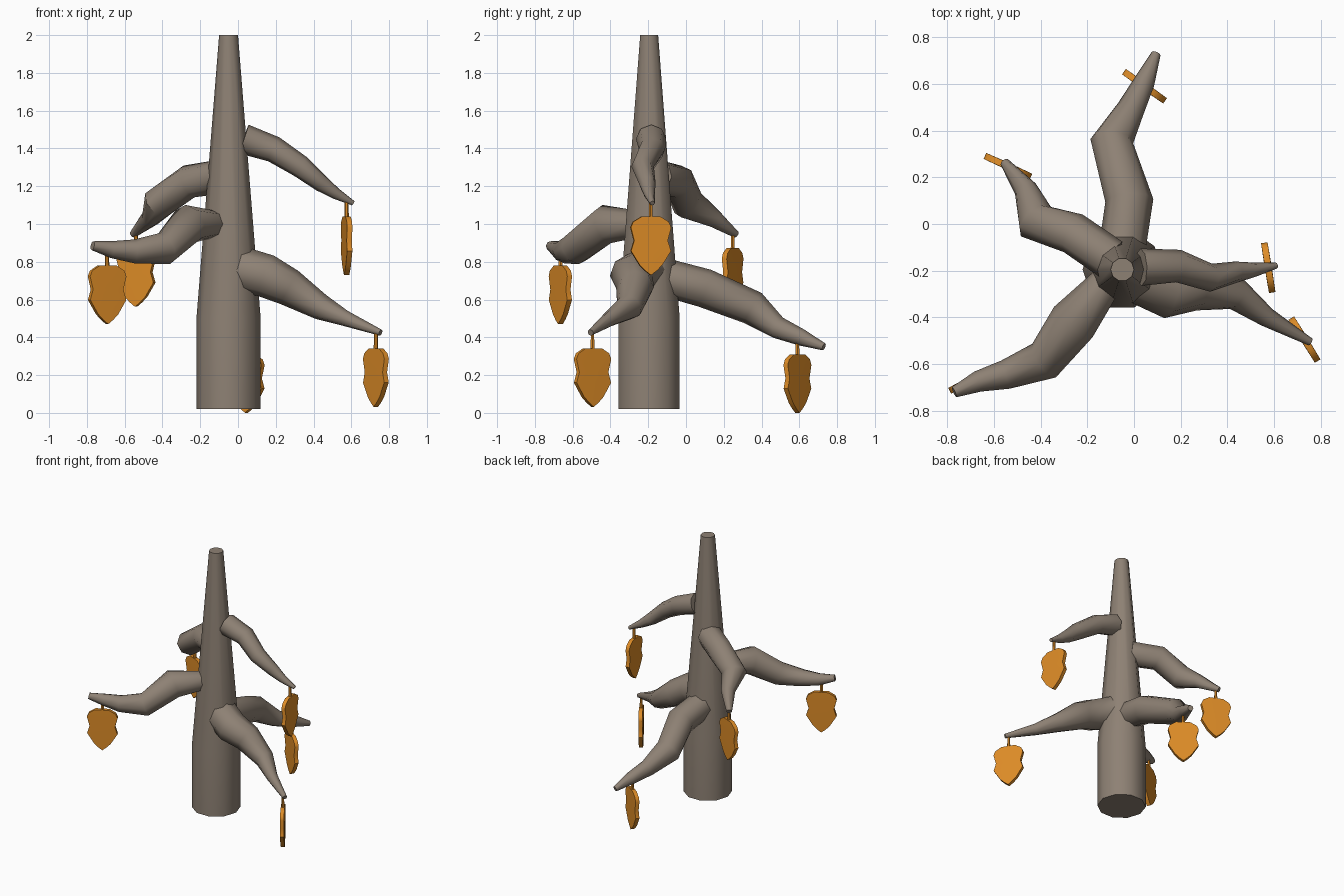
import bpy, bmesh, math
from mathutils import Vector

if "Cube" in bpy.data.objects:
    bpy.data.objects.remove(bpy.data.objects["Cube"])


def material(name, rgb):
    m = bpy.data.materials.new(name)
    m.diffuse_color = (*rgb, 1)
    m.use_nodes = True
    m.node_tree.nodes["Principled BSDF"].inputs["Base Color"].default_value = m.diffuse_color
    return m


BARK = material("bark grey brown", (0.27, 0.22, 0.175))
LEAF = material("autumn orange", (0.72, 0.26, 0.02))


def finish(name, bm, mat, angle):
    bmesh.ops.recalc_face_normals(bm, faces=bm.faces)
    me = bpy.data.meshes.new(name)
    bm.to_mesh(me)
    bm.free()
    me.materials.append(mat)
    ob = bpy.data.objects.new(name, me)
    bpy.context.collection.objects.link(ob)
    bpy.ops.object.select_all(action='DESELECT')
    ob.select_set(True)
    bpy.context.view_layer.objects.active = ob
    bpy.ops.object.shade_smooth_by_angle(angle=math.radians(angle))
    return ob


def tube(bm, path, sides):
    """Sweep a polygon along (x, y, z, radius) points, capped at both ends."""
    pts = [Vector(p[:3]) for p in path]
    rings = []
    for i, p in enumerate(pts):
        t = Vector()
        if i > 0:
            t += (p - pts[i - 1]).normalized()
        if i < len(pts) - 1:
            t += (pts[i + 1] - p).normalized()
        t.normalize()
        side = Vector((1, 0, 0)) if abs(t.z) > 0.95 else t.cross(Vector((0, 0, 1))).normalized()
        up = side.cross(t).normalized()
        r = path[i][3]
        rings.append([bm.verts.new(p + r * (side * math.cos(a) + up * math.sin(a)))
                      for a in (2 * math.pi * k / sides for k in range(sides))])
    for a, b in zip(rings, rings[1:]):
        for k in range(sides):
            n = (k + 1) % sides
            bm.faces.new((a[k], a[n], b[n], b[k]))
    bm.faces.new(rings[0])
    bm.faces.new(rings[-1])


# Trunk: straight foot, then a long taper
bm = bmesh.new()
tube(bm, [(-0.05, -0.195, 0.02, 0.17), (-0.05, -0.195, 0.5, 0.17),
          (-0.05, -0.195, 2.0, 0.05)], 10)
finish("trunk", bm, BARK, 50)

# Branches: crooked tapering limbs (x, y, z, radius)
branches = {
    "front_right_branch": [(0.02, -0.22, 0.76, .12), (0.15, -0.29, 0.725, .115), (0.27, -0.27, 0.665, .10),
                           (0.44, -0.30, 0.56, .07), (0.57, -0.40, 0.50, .042), (0.755, -0.505, 0.425, .017)],
    "back_branch": [(-0.05, -0.1, 0.715, .10), (-0.02, 0.10, 0.66, .103), (-0.095, 0.355, 0.555, .092),
                    (-0.015, 0.49, 0.45, .06), (0.045, 0.61, 0.40, .045), (0.095, 0.73, 0.35, .02)],
    "front_left_branch": [(-0.12, -0.25, 1.0, .07), (-0.26, -0.42, 1.0, .105), (-0.385, -0.585, 0.87, .088),
                          (-0.55, -0.645, 0.855, .063), (-0.67, -0.675, 0.865, .045), (-0.77, -0.72, 0.885, .024)],
    "back_left_branch": [(-0.1, -0.15, 1.25, .09), (-0.26, -0.04, 1.225, .09), (-0.42, 0.01, 1.11, .09),
                         (-0.465, 0.15, 1.03, .05), (-0.555, 0.265, 0.945, .02)],
    "right_branch": [(0.03, -0.185, 1.45, .08), (0.19, -0.18, 1.395, .07), (0.33, -0.23, 1.305, .06),
                     (0.44, -0.205, 1.215, .045), (0.52, -0.195, 1.16, .03), (0.61, -0.178, 1.11, .013)],
}
for name, path in branches.items():
    bm = bmesh.new()
    tube(bm, path, 8)
    finish(name, bm, BARK, 50)

# Leaves: lobed plate on a short stem, hanging from each branch
half = [(.05, -.068), (.095, -.095), (.108, -.125), (.09, -.195),
        (.107, -.25), (.06, -.325), (.03, -.355)]
outline = half + [(0, -.378)] + [(-u, z) for u, z in reversed(half)]


def leaf(name, x, y, top, dx, dy, thick=0.028):
    d = Vector((dx, dy, 0)).normalized()
    n = Vector((-d.y, d.x, 0))
    o = Vector((x, y, top))
    bm = bmesh.new()
    loops = []
    for side in (-1, 1):
        loop = [bm.verts.new(o + d * u + Vector((0, 0, z)) + n * side * thick / 2) for u, z in outline]
        mid = bm.verts.new(o + Vector((0, 0, -.2)) + n * side * thick * 0.55)
        for k in range(len(loop)):
            bm.faces.new((loop[k - 1], loop[k], mid))
        loops.append(loop)
    for k in range(len(outline)):
        bm.faces.new((loops[0][k - 1], loops[0][k], loops[1][k], loops[1][k - 1]))
    tube(bm, [(x, y, top + .01, .01), (x, y, top - .08, .012)], 6)
    finish(name, bm, LEAF, 40)


leaf("front_right_leaf", 0.73, -0.495, 0.41, 0.12, -0.195)
leaf("back_leaf", 0.045, 0.59, 0.378, 0.19, -0.135)
leaf("front_left_leaf", -0.693, -0.665, 0.848, 0.205, 0.105)
leaf("back_left_leaf", -0.54, 0.247, 0.94, 0.21, -0.095)
leaf("right_leaf", 0.575, -0.187, 1.107, 0.035, -0.22)
